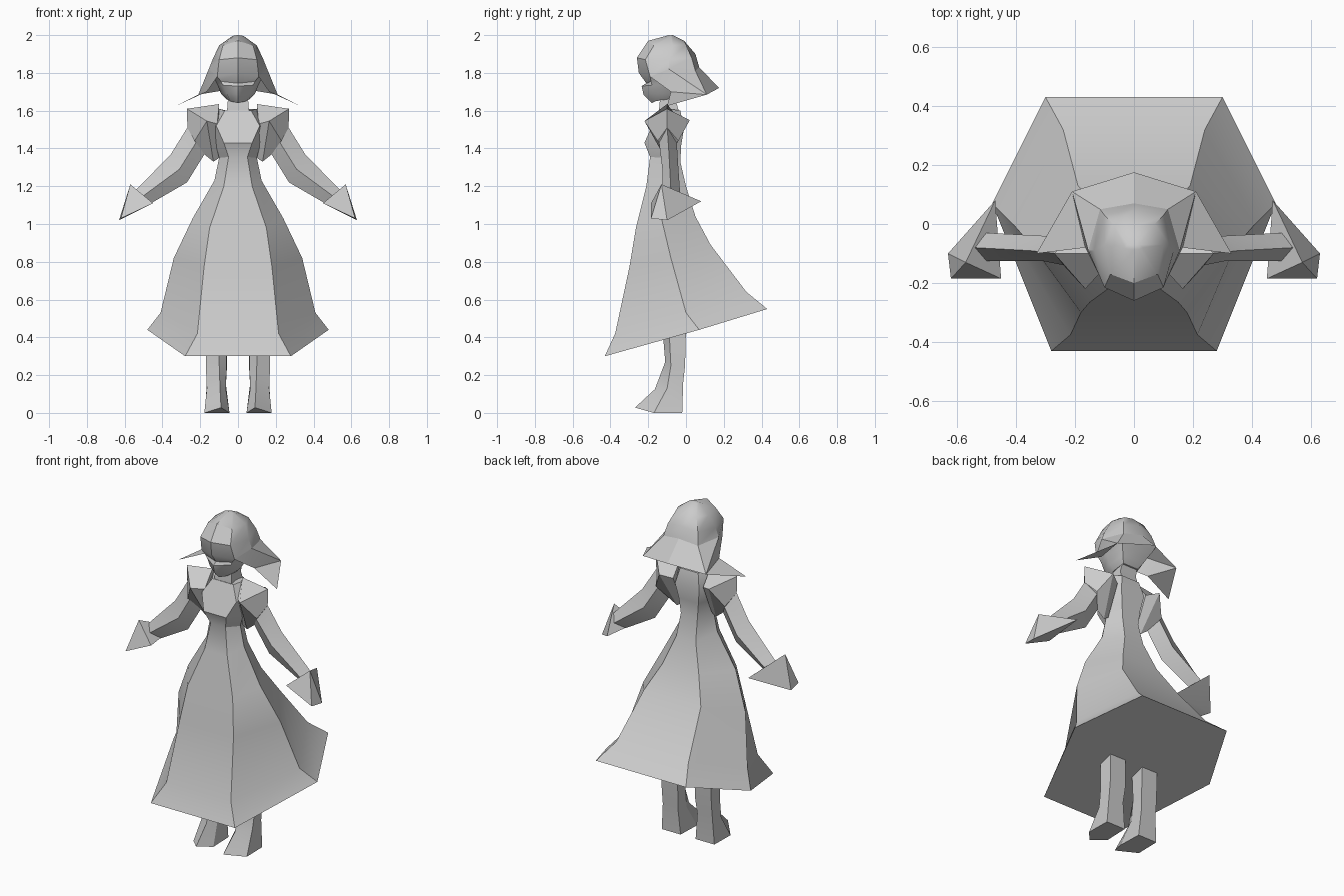
import bpy, bmesh, math
from mathutils import Vector

clay = bpy.data.materials.new("light_grey")
clay.diffuse_color = (0.6, 0.6, 0.6, 1)


def finish(bm, name, angle=30, closed=True):
    if closed:
        bmesh.ops.recalc_face_normals(bm, faces=bm.faces[:])
    me = bpy.data.meshes.new(name)
    bm.to_mesh(me)
    bm.free()
    ob = bpy.data.objects.new(name, me)
    bpy.context.collection.objects.link(ob)
    me.materials.append(clay)
    bpy.ops.object.select_all(action='DESELECT')
    ob.select_set(True)
    bpy.context.view_layer.objects.active = ob
    bpy.ops.object.shade_smooth_by_angle(angle=math.radians(angle))
    return ob


def loft(name, rings, angle=30, cap_start=True, cap_end=True):
    """Skin a list of equally sized point rings."""
    bm = bmesh.new()
    vs = [[bm.verts.new(p) for p in r] for r in rings]
    n = len(vs[0])
    for a, b in zip(vs, vs[1:]):
        for i in range(n):
            j = (i + 1) % n
            bm.faces.new((a[i], a[j], b[j], b[i]))
    if cap_start:
        bm.faces.new(vs[0])
    if cap_end:
        bm.faces.new(vs[-1])
    return finish(bm, name, angle)


def flip(points):
    return [(-x, y, z) for x, y, z in points]


def full_ring(half):
    """Mirror a half ring, keeping points on the centre line single."""
    return half + flip([p for p in reversed(half) if p[0] > 0])


def both_sides(name, rings, angle=30):
    loft("right_" + name, rings, angle)
    loft("left_" + name, [flip(r) for r in rings], angle)


# Dress: front, side and back corner of each ring, hem to collar
dress = [
    [(.28, -.43, .30), (.48, .07, .44), (.30, .43, .55)],
    [(.215, -.375, .42), (.41, .0, .53), (.24, .32, .64)],
    [(.18, -.30, .77), (.34, -.08, .82), (.19, .13, .89)],
    [(.15, -.265, .98), (.24, -.13, 1.03), (.12, .05, 1.04)],
    [(.075, -.21, 1.20), (.125, -.12, 1.23), (.065, .0, 1.20)],
    [(.05, -.19, 1.355), (.10, -.12, 1.35), (.055, -.03, 1.33)],
    [(.075, -.22, 1.43), (.12, -.12, 1.43), (.065, -.025, 1.42)],
    [(.115, -.18, 1.52), (.135, -.10, 1.52), (.08, -.01, 1.51)],
    [(.07, -.145, 1.60), (.10, -.09, 1.61), (.06, -.03, 1.60)],
]
loft("dress", [full_ring(r) for r in dress])

# Neck
loft("neck", [full_ring([(.06, -.145, 1.57), (.06, -.03, 1.57)]),
              full_ring([(.055, -.14, 1.64), (.055, -.05, 1.64)]),
              full_ring([(.05, -.13, 1.70), (.05, -.03, 1.70)])])

# Puffed sleeves: top, front, bottom, back of each ring
both_sides("sleeve", [
    [(.10, -.10, 1.635), (.11, -.16, 1.53), (.10, -.10, 1.35), (.10, -.02, 1.53)],
    [(.27, -.10, 1.61), (.165, -.22, 1.545), (.13, -.10, 1.33), (.165, .02, 1.55)],
    [(.268, -.10, 1.51), (.23, -.15, 1.44), (.18, -.10, 1.37), (.23, -.04, 1.44)],
], 20)

# Arms
both_sides("arm", [
    [(.262, -.10, 1.52), (.21, -.145, 1.45), (.165, -.10, 1.39), (.21, -.05, 1.45)],
    [(.355, -.09, 1.37), (.31, -.125, 1.29), (.27, -.09, 1.22), (.31, -.04, 1.29)],
    [(.54, -.08, 1.18), (.50, -.125, 1.15), (.46, -.08, 1.11), (.50, -.03, 1.15)],
])

# Hands: faceted wedges
hand = [(.57, -.13, 1.21), (.47, .08, 1.12), (.63, -.10, 1.02),
        (.62, -.185, 1.03), (.45, -.185, 1.11)]
for side, pts in (("right", hand), ("left", flip(hand))):
    bm = bmesh.new()
    for p in pts:
        bm.verts.new(p)
    bmesh.ops.convex_hull(bm, input=bm.verts[:])
    finish(bm, side + "_hand", 10)

# Legs and feet: front ridge, outer front, outer back, inner back, inner front
both_sides("leg", [
    [(.105, -.125, .45), (.165, -.09, .45), (.165, .0, .45), (.06, .0, .45), (.06, -.09, .45)],
    [(.10, -.11, .27), (.17, -.08, .25), (.165, -.005, .25), (.058, -.005, .25), (.06, -.08, .25)],
    [(.095, -.165, .125), (.165, -.10, .13), (.165, -.015, .16), (.065, -.015, .16), (.065, -.10, .13)],
    [(.09, -.27, .028), (.178, -.17, .0), (.175, -.02, .0), (.05, -.02, .0), (.045, -.17, .0)],
], 25)

# Head: front centre, cheek, side, back corner, back centre; chin to crown
head = [
    [(0, -.18, 1.64), (.04, -.16, 1.65), (.06, -.10, 1.66), (.05, -.03, 1.68), (0, -.03, 1.68)],
    [(0, -.225, 1.685), (.06, -.18, 1.69), (.09, -.10, 1.69), (.07, -.01, 1.71), (0, .0, 1.71)],
    [(0, -.235, 1.73), (.08, -.18, 1.735), (.11, -.10, 1.74), (.09, .01, 1.75), (0, .02, 1.75)],
    [(0, -.21, 1.745), (.09, -.185, 1.755), (.125, -.10, 1.77), (.105, .03, 1.78), (0, .05, 1.79)],
    [(0, -.25, 1.80), (.11, -.19, 1.78), (.155, -.09, 1.82), (.115, .05, 1.81), (0, .07, 1.83)],
    [(0, -.26, 1.88), (.10, -.215, 1.87), (.135, -.09, 1.87), (.10, .03, 1.88), (0, .05, 1.90)],
    [(0, -.20, 1.97), (.08, -.17, 1.945), (.10, -.07, 1.945), (.07, .0, 1.95), (0, -.01, 1.97)],
    [(0, -.09, 2.0), (.02, -.085, 1.998), (.03, -.08, 1.995), (.02, -.07, 1.995), (0, -.07, 2.0)],
]
loft("head", [full_ring(r) for r in head], 35)

# Flared hair: an open sheet hanging from the head to a wide hem
bm = bmesh.new()
half = [(0, .07, 1.83), (.115, .05, 1.81), (.155, -.09, 1.82), (.11, -.19, 1.78),
        (0, .175, 1.72), (.21, .11, 1.685), (.165, -.08, 1.70), (.33, -.10, 1.625)]
quads = [(0, 4, 5, 1), (1, 5, 2), (2, 5, 6), (6, 5, 7), (2, 6, 3)]
for s in (1, -1):
    v = [bm.verts.new((s * x, y, z)) for x, y, z in half]
    for q in quads:
        bm.faces.new([v[i] for i in (q if s > 0 else reversed(q))])
bmesh.ops.remove_doubles(bm, verts=bm.verts[:], dist=.0005)
bm.normal_update()
up = sum((f.normal for f in bm.faces), Vector())
if up.z < 0:
    bmesh.ops.reverse_faces(bm, faces=bm.faces[:])
finish(bm, "flared_hair", 30, closed=False)
